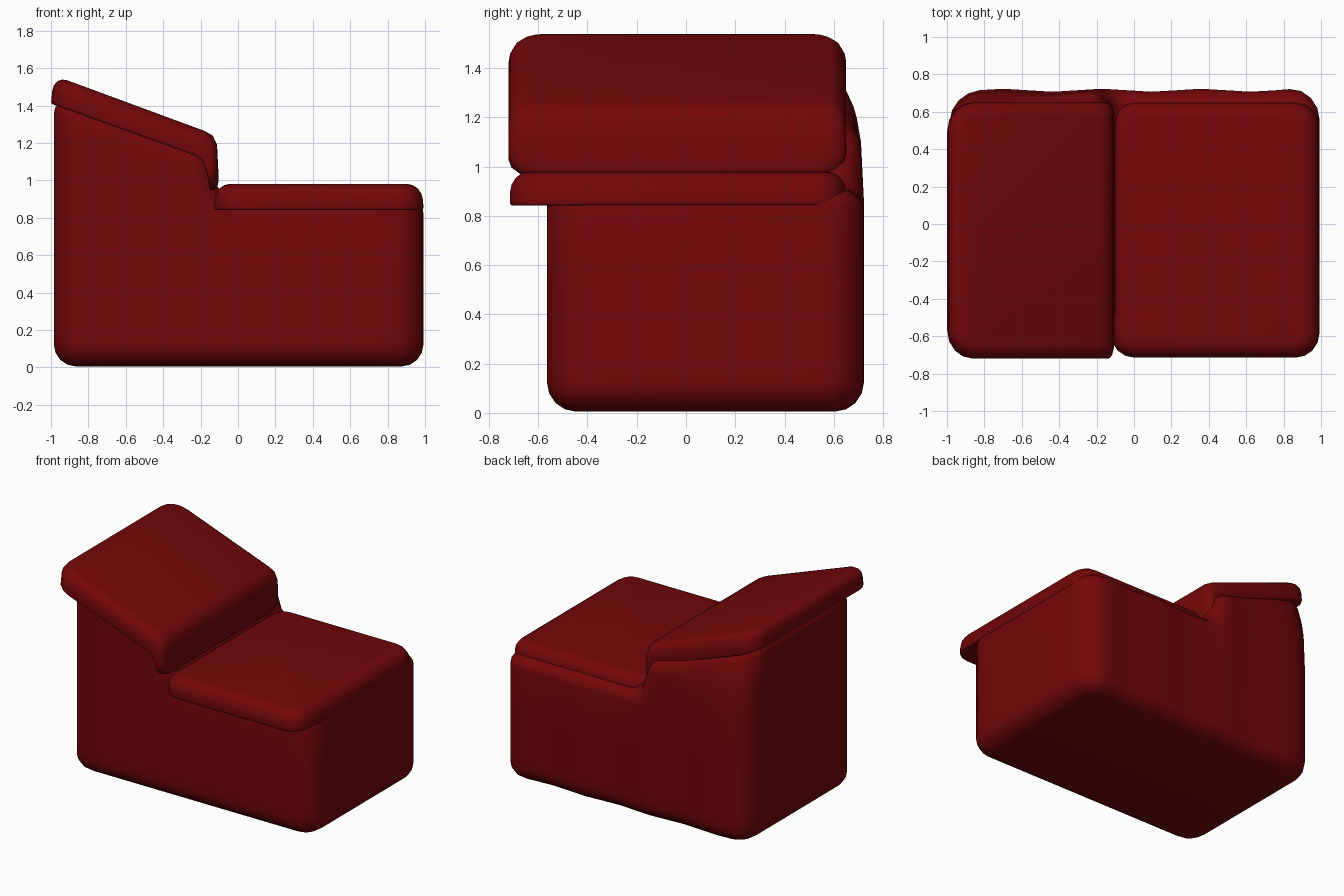
import bpy, bmesh, math

if "Cube" in bpy.data.objects:
    bpy.data.objects.remove(bpy.data.objects["Cube"])

red = bpy.data.materials.new("deep red fabric")
red.diffuse_color = (0.17, 0.002, 0.0025, 1)
red.use_nodes = True
red.node_tree.nodes["Principled BSDF"].inputs["Base Color"].default_value = red.diffuse_color


def finish(name, bm):
    bmesh.ops.recalc_face_normals(bm, faces=bm.faces[:])
    for f in bm.faces:
        f.smooth = True
    me = bpy.data.meshes.new(name)
    bm.to_mesh(me)
    bm.free()
    me.materials.append(red)
    ob = bpy.data.objects.new(name, me)
    bpy.context.scene.collection.objects.link(ob)
    bpy.ops.object.select_all(action='DESELECT')
    ob.select_set(True)
    bpy.context.view_layer.objects.active = ob
    bpy.ops.object.shade_smooth_by_angle(angle=0.7)
    return ob


def bevel(bm, edges, width, segments=4):
    bmesh.ops.bevel(bm, geom=edges, offset=width, offset_type='OFFSET', segments=segments,
                    profile=0.5, affect='EDGES', clamp_overlap=True)


def cut(bm, co, no):
    bmesh.ops.bisect_plane(bm, geom=bm.verts[:] + bm.edges[:] + bm.faces[:],
                           plane_co=co, plane_no=no)


def cushion(name, length, y0, y1, radius, edge, stations):
    """Rounded slab (u along, y across, w thick) laid over a path of
    stations (u, bottom (x, z), top (x, z))."""
    bm = bmesh.new()
    bmesh.ops.create_cube(bm, size=1)
    for v in bm.verts:
        v.co = ((v.co.x + .5) * length, y0 + (v.co.y + .5) * (y1 - y0), (v.co.z + .5) * .135)
    # round plan corners, then the upper and lower rims
    bevel(bm, [e for e in bm.edges if abs(e.verts[0].co.z - e.verts[1].co.z) > 0.1], radius)
    for height, width in ((0.135, edge), (0.0, 0.012)):
        rim = [e for e in bm.edges if all(abs(v.co.z - height) < 1e-4 for v in e.verts)]
        bevel(bm, rim, width)
    # cut at the bends and map onto the path
    for u, _, _ in stations[1:-1]:
        cut(bm, (u, 0, 0), (1, 0, 0))
    for v in bm.verts:
        u, w = v.co.x, v.co.z / 0.135
        for a, b in zip(stations, stations[1:]):
            if u <= b[0] + 1e-5:
                break
        t = (u - a[0]) / (b[0] - a[0])
        lo = [p + (q - p) * t for p, q in zip(a[1], b[1])]
        hi = [p + (q - p) * t for p, q in zip(a[2], b[2])]
        v.co.x = lo[0] + (hi[0] - lo[0]) * w
        v.co.z = lo[1] + (hi[1] - lo[1]) * w
    return finish(name, bm)


# Upholstered base: stepped side profile, extruded and softly rounded
profile = [(-.985, .005), (.992, .005), (.992, .91), (-.10, .91), (-.165, 1.15), (-.985, 1.445)]
bm = bmesh.new()
face = bm.faces.new([bm.verts.new((x, -.565, z)) for x, z in profile])
ext = bmesh.ops.extrude_face_region(bm, geom=[face])
bmesh.ops.translate(bm, vec=(0, 1.28, 0),
                    verts=[g for g in ext["geom"] if isinstance(g, bmesh.types.BMVert)])
bmesh.ops.recalc_face_normals(bm, faces=bm.faces[:])
bevel(bm, [e for e in bm.edges if abs(e.verts[0].co.x - e.verts[1].co.x) < 1e-4
           and abs(e.verts[0].co.z - e.verts[1].co.z) > .5], 0.16)
bevel(bm, [e for e in bm.edges if all(v.co.z < .01 for v in e.verts)], 0.12)
bevel(bm, [e for e in bm.edges if e.calc_face_angle(0) > 0.5], 0.09)
# the back leans in towards the top, and bulges gently along its length
for z in (0.2, 0.5, 0.85, 1.1, 1.2):
    cut(bm, (0, 0, z), (0, 0, 1))
for i in range(-6, 7):
    cut(bm, (i * 0.132 - 0.038, 0, 0), (1, 0, 0))
for v in bm.verts:
    if v.co.y > 0.5:
        v.co.y += 0.008 * math.cos(2 * math.pi * (v.co.x + .17) / .53)
        v.co.y -= 0.05 * max(0, v.co.z - .85) + 0.25 * max(0, v.co.z - 1.15)
finish("base", bm)

# Flat seat cushion overhanging the front
cushion("seat_cushion", 1.115, -.715, .65, .13, .085,
        [(0, (-.125, .842), (-.125, .982)), (1.115, (.992, .842), (.985, .982))])

# Sloped cushion that folds down over the step
cushion("sloped_cushion", 1.17, -.72, .65, .15, .075,
        [(0, (-1.0, 1.41), (-.985, 1.562)),
         (.85, (-.22, 1.13), (-.18, 1.265)),
         (.89, (-.19, 1.105), (-.135, 1.24)),
         (.93, (-.17, 1.06), (-.112, 1.19)),
         (1.17, (-.15, .95), (-.10, .95))])
